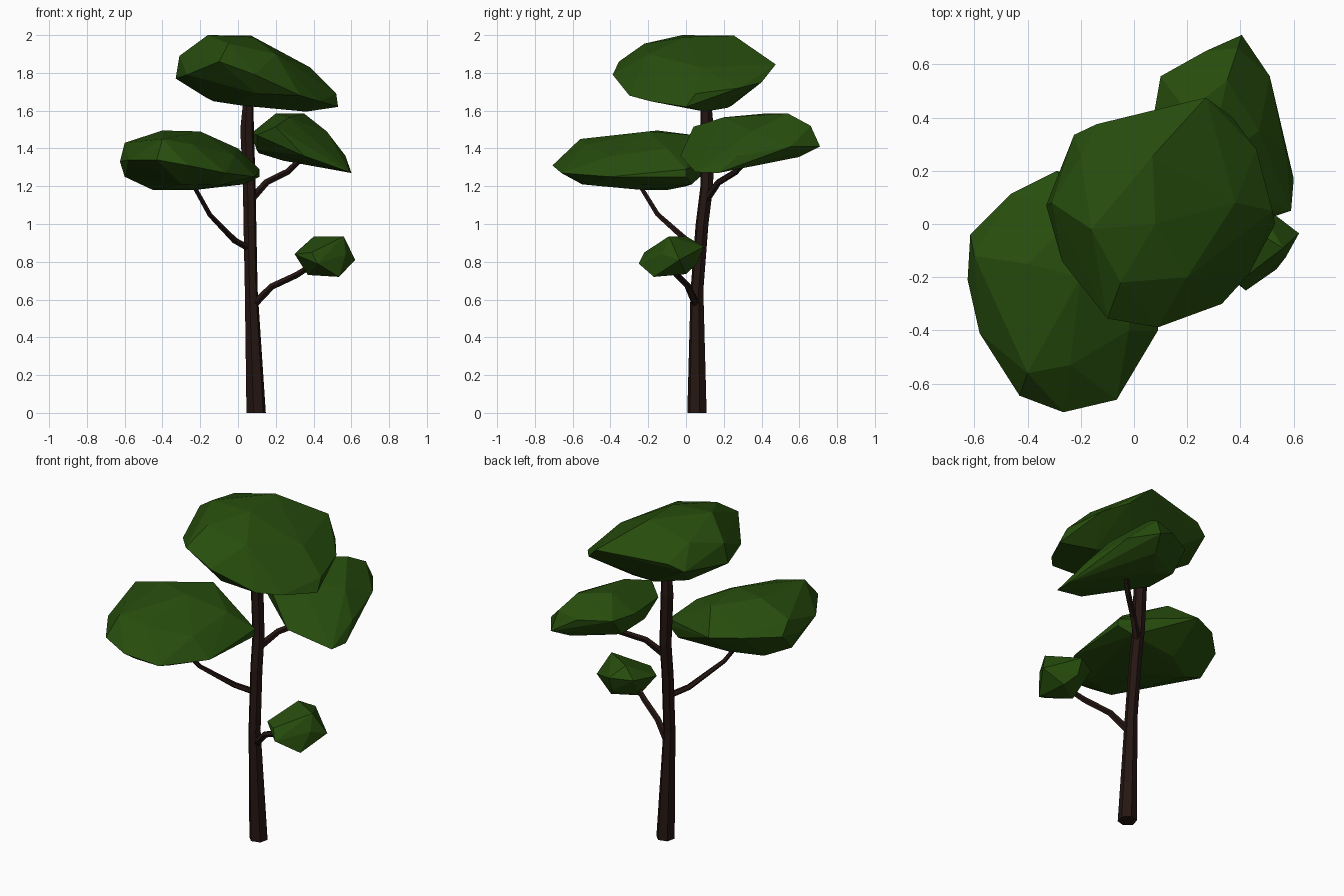
import bpy, bmesh
from math import cos, sin, tau
from mathutils import Vector


def material(name, rgb):
    m = bpy.data.materials.new(name)
    m.diffuse_color = (*rgb, 1)
    return m


BARK = material("bark", (0.018, 0.008, 0.006))
LEAF = material("leaves", (0.02, 0.074, 0.004))


def finish(name, bm, mat):
    bmesh.ops.recalc_face_normals(bm, faces=bm.faces)
    mesh = bpy.data.meshes.new(name)
    bm.to_mesh(mesh)
    bm.free()
    mesh.materials.append(mat)
    bpy.context.collection.objects.link(bpy.data.objects.new(name, mesh))


def limb(name, path, sides, flat=False):
    """Tapered faceted tube through (x, y, z, radius) stations."""
    bm = bmesh.new()
    pts = [Vector(p[:3]) for p in path]
    rings = []
    for i, p in enumerate(pts):
        t = pts[min(i + 1, len(pts) - 1)] - pts[max(i - 1, 0)]
        t = Vector((0, 0, 1)) if flat else t.normalized()
        u = t.cross(Vector((0, 1, 0))).normalized()
        v = t.cross(u)
        rings.append([bm.verts.new(p + path[i][3] * (u * cos(a) + v * sin(a)))
                      for a in (tau * (k + 0.25) / sides for k in range(sides))])
    for a, b in zip(rings, rings[1:]):
        for k in range(sides):
            n = (k + 1) % sides
            bm.faces.new((a[k], a[n], b[n], b[k]))
    bm.faces.new(rings[0])
    bm.faces.new(rings[-1])
    finish(name, bm, BARK)


def foliage(name, rim, top, bottom):
    """Faceted leaf clump: hull around a rim, crown and underside."""
    bm = bmesh.new()
    for p in rim + top + bottom:
        bm.verts.new(p)
    r = bmesh.ops.convex_hull(bm, input=bm.verts)
    loose = {g for g in r["geom_interior"] + r["geom_unused"]
             if isinstance(g, bmesh.types.BMVert)}
    bmesh.ops.delete(bm, geom=list(loose), context='VERTS')
    finish(name, bm, LEAF)


# Trunk and branches
limb("trunk", [(.096, .058, 0, .053), (.07, .058, .65, .035), (.063, .085, 1.0, .035),
               (.06, .11, 1.2, .035), (.048, .112, 1.5, .037), (.057, .103, 1.7, .026)], 6, True)
limb("left_branch", [(.06, .07, .87, .018), (-.02, 0, .915, .017),
                     (-.15, -.15, 1.05, .013), (-.25, -.26, 1.23, .011)], 5)
limb("right_branch", [(.06, .1, 1.12, .022), (.15, .17, 1.22, .018),
                      (.26, .26, 1.275, .017), (.35, .34, 1.36, .014)], 5)
limb("lower_branch", [(.07, .06, .56, .022), (.18, .01, .67, .018),
                      (.31, -.05, .73, .017), (.42, -.1, .8, .013)], 5)

# Leaf clumps
foliage("top_foliage",
        rim=[(-.33, .07, 1.77), (-.31, .08, 1.89), (-.225, .335, 1.79), (-.14, .375, 1.83),
             (.08, .385, 1.85), (.27, .475, 1.845), (.37, .4, 1.75), (.46, .28, 1.72),
             (.52, .05, 1.69), (.53, 0, 1.62), (.43, -.19, 1.65), (.33, -.3, 1.68),
             (.09, -.388, 1.79), (-.1, -.355, 1.86), (-.27, -.14, 1.79)],
        top=[(-.2, .25, 1.93), (.07, .255, 1.997), (-.16, -.02, 2.0), (.08, 0, 1.99),
             (-.05, -.22, 1.955), (.2, -.2, 1.9), (.38, .08, 1.83)],
        bottom=[(.36, .1, 1.595), (0, .06, 1.63), (.1, -.3, 1.69), (-.17, .05, 1.67),
                (.2, .22, 1.615), (-.13, .16, 1.65), (.04, .24, 1.625)])
foliage("left_foliage",
        rim=[(-.615, -.04, 1.36), (-.6, -.12, 1.43), (-.46, .115, 1.37), (-.29, .2, 1.36),
             (-.625, -.21, 1.33), (-.58, -.41, 1.34), (-.43, -.645, 1.34),
             (-.265, -.707, 1.31), (-.065, -.66, 1.27), (.09, -.4, 1.25),
             (.115, 0, 1.29), (.115, 0, 1.25)],
        top=[(-.4, -.56, 1.45), (-.2, -.2, 1.49), (-.4, -.15, 1.495), (-.2, .05, 1.47),
             (0, -.1, 1.4), (-.02, -.4, 1.36), (-.24, -.53, 1.42)],
        bottom=[(.03, .03, 1.21), (-.23, -.23, 1.18), (-.45, -.1, 1.18), (-.3, -.55, 1.21),
                (-.6, -.15, 1.25), (-.28, 0, 1.2), (-.1, -.5, 1.205)])
foliage("right_foliage",
        rim=[(.07, .385, 1.48), (.1, .555, 1.49), (.27, .65, 1.49), (.405, .71, 1.41),
             (.51, .555, 1.41), (.57, .275, 1.36), (.6, .17, 1.27), (.59, .05, 1.275),
             (.35, -.03, 1.36), (.1, .12, 1.47)],
        top=[(.2, .42, 1.585), (.35, .54, 1.585), (.27, .2, 1.565), (.2, .04, 1.515),
             (.39, .66, 1.52), (.47, .35, 1.49)],
        bottom=[(.36, .3, 1.32), (.35, .6, 1.355), (.11, .46, 1.375), (.1, .25, 1.39),
                (.24, .46, 1.335)])
foliage("lower_foliage",
        rim=[(.3, -.15, .84), (.33, .03, .87), (.45, .095, .88), (.62, -.035, .81),
             (.57, -.125, .84), (.42, -.25, .79), (.39, -.22, .85)],
        top=[(.4, .005, .933), (.56, -.09, .935)],
        bottom=[(.535, -.17, .72), (.37, -.08, .73), (.45, .06, .79), (.5, 0, .735)])
